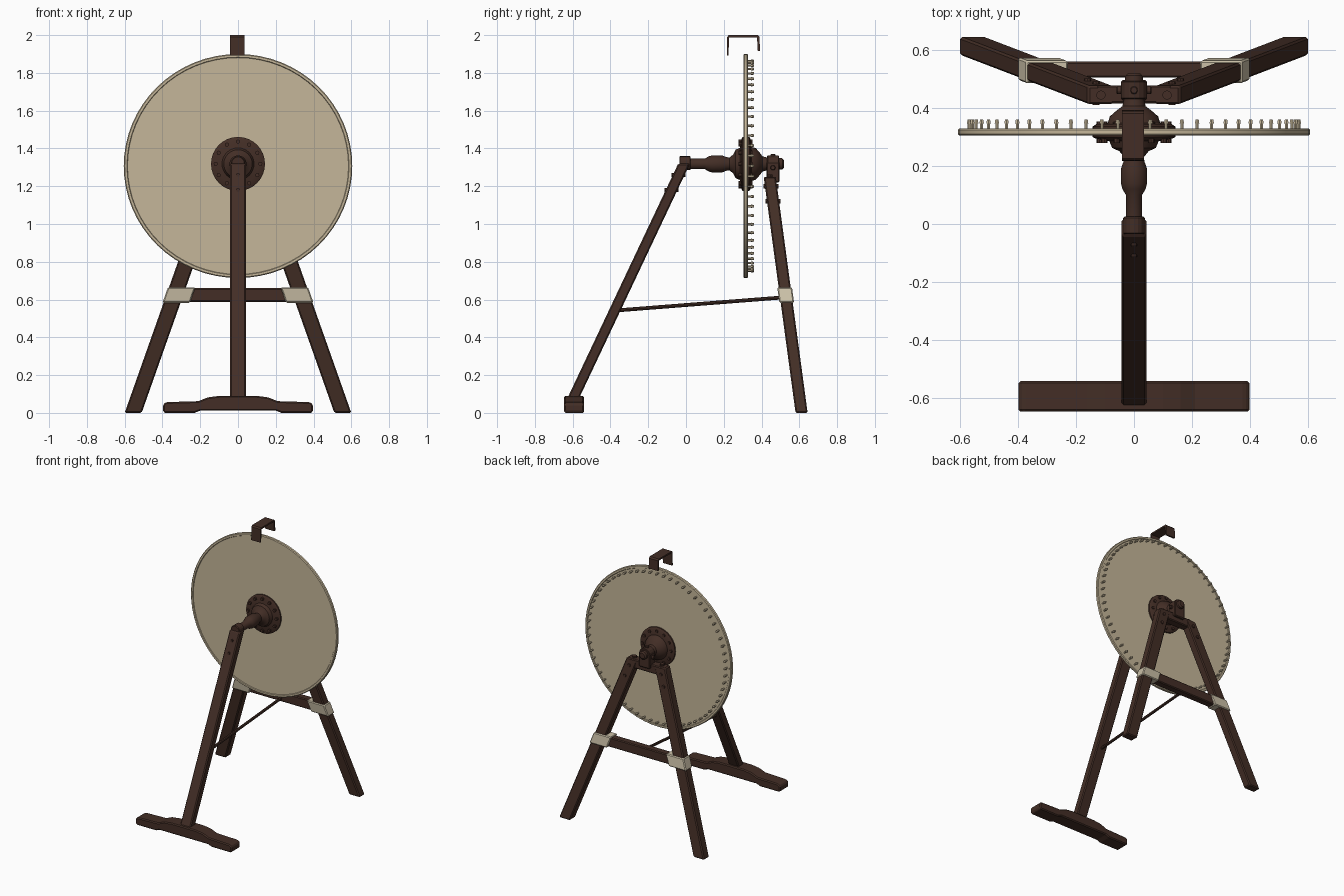
import bpy, bmesh, math
from mathutils import Vector, Matrix

if "Cube" in bpy.data.objects:
    bpy.data.objects.remove(bpy.data.objects["Cube"])


def material(name, color):
    m = bpy.data.materials.new(name)
    m.use_nodes = True
    m.diffuse_color = (*color, 1)
    m.node_tree.nodes["Principled BSDF"].inputs["Base Color"].default_value = (*color, 1)
    return m


wood = material("dark wood", (0.056, 0.027, 0.019))
cream = material("cream hide", (0.56, 0.47, 0.32))
pale = material("pale binding", (0.6, 0.53, 0.39))
HUB_Z, WHEEL_Z = 1.318, 1.307


def finish(name, bm, mat, bevel=0.0, smooth=False):
    bmesh.ops.recalc_face_normals(bm, faces=bm.faces)
    me = bpy.data.meshes.new(name)
    bm.to_mesh(me)
    bm.free()
    me.materials.append(mat)
    ob = bpy.data.objects.new(name, me)
    bpy.context.collection.objects.link(ob)
    if bevel:
        mod = ob.modifiers.new("Soft edges", "BEVEL")
        mod.width, mod.segments = bevel, 1
    if smooth:
        bpy.ops.object.select_all(action="DESELECT")
        ob.select_set(True)
        bpy.context.view_layer.objects.active = ob
        bpy.ops.object.shade_smooth_by_angle(angle=math.radians(35))
    return ob


def beam(name, bottom, top, wx, wy, mat=wood, bevel=0.007):
    """Leaning post with level ends."""
    bm = bmesh.new()
    bmesh.ops.create_cube(bm, size=1)
    a, b = Vector(bottom), Vector(top)
    for v in bm.verts:
        base = b if v.co.z > 0 else a
        v.co = base + Vector((v.co.x * wx, v.co.y * wy, 0))
    return finish(name, bm, mat, bevel)


def block(name, lo, hi, mat=wood, bevel=0.006):
    mid = [(p + q) / 2 for p, q in zip(lo, hi)]
    return beam(name, (mid[0], mid[1], lo[2]), (mid[0], mid[1], hi[2]),
                hi[0] - lo[0], hi[1] - lo[1], mat, bevel)


def lathe(name, profile, z, mat, sides=32):
    """Spin (y, radius) points around the axle line."""
    bm = bmesh.new()
    verts = [bm.verts.new((r, y, z)) for y, r in profile]
    edges = [bm.edges.new(pair) for pair in zip(verts, verts[1:])]
    bmesh.ops.spin(bm, geom=verts + edges, cent=(0, 0, z), axis=(0, 1, 0),
                   angle=math.tau, steps=sides)
    bmesh.ops.remove_doubles(bm, verts=bm.verts, dist=1e-5)
    return finish(name, bm, mat, smooth=True)


def add_rod(bm, a, b, r, sides=8, r2=None):
    a, b = Vector(a), Vector(b)
    rot = (b - a).to_track_quat("Z", "Y").to_matrix().to_4x4()
    bmesh.ops.create_cone(bm, cap_ends=True, segments=sides, radius1=r,
                          radius2=r if r2 is None else r2, depth=(b - a).length,
                          matrix=Matrix.Translation((a + b) / 2) @ rot)


def extrude_outline(name, points, axis, lo, hi, mat, bevel):
    """Prism from an (u, z) outline, pushed along x or y."""
    bm = bmesh.new()
    place = (lambda u, z: (lo, u, z)) if axis == 0 else (lambda u, z: (u, lo, z))
    face = bm.faces.new([bm.verts.new(place(u, z)) for u, z in points])
    new = bmesh.ops.extrude_face_region(bm, geom=[face])["geom"]
    for v in new:
        if isinstance(v, bmesh.types.BMVert):
            v.co[axis] = hi
    return finish(name, bm, mat, bevel)


# Wheel: thin disc with a raised rim
wheel = lathe("wheel_disc", [(0.309, 0), (0.309, 0.585), (0.304, 0.588), (0.304, 0.6),
                             (0.309, 0.605), (0.324, 0.605), (0.329, 0.6),
                             (0.329, 0.588), (0.325, 0.585), (0.325, 0)],
              0, cream, 64)
wheel.location.z = WHEEL_Z
wheel.scale.z = 0.98

# Pegs around the back of the rim
bm = bmesh.new()
PEGS = 64
for i in range(PEGS):
    t = math.tau * i / PEGS
    x, z = 0.567 * math.cos(t), WHEEL_Z + 0.556 * math.sin(t)
    add_rod(bm, (x, 0.322, z), (x, 0.347, z), 0.006, 6)
    add_rod(bm, (x, 0.345, z), (x, 0.36, z), 0.009, 6, 0.006)
finish("wheel_pegs", bm, cream)

# Axle and turned hub
lathe("axle", [(-0.005, 0), (-0.005, 0.028), (0.1, 0.028), (0.12, 0.04), (0.14, 0.045),
               (0.19, 0.045), (0.215, 0.036), (0.23, 0.034), (0.25, 0.05), (0.262, 0.075),
               (0.285, 0.085), (0.29, 0.11), (0.295, 0.135), (0.3, 0.143), (0.31, 0.143),
               (0.31, 0)], HUB_Z, wood)
lathe("hub_back", [(0.322, 0), (0.322, 0.143), (0.335, 0.143), (0.343, 0.13),
                   (0.348, 0.09), (0.37, 0.083), (0.39, 0.06), (0.405, 0.04),
                   (0.43, 0.034), (0.51, 0.03), (0.518, 0.02), (0.518, 0)], HUB_Z, wood)
bm = bmesh.new()
for i in range(12):
    t = math.tau * i / 12
    x, z = 0.118 * math.cos(t), HUB_Z + 0.118 * math.sin(t)
    add_rod(bm, (x, 0.278, z), (x, 0.353, z), 0.011)
finish("hub_studs", bm, wood)

# Front leg with its round-headed joint
beam("front_leg", (0, -0.61, 0.05), (0, -0.01, 1.32), 0.085, 0.062)
bm = bmesh.new()
add_rod(bm, (0, -0.035, HUB_Z + 0.004), (0, 0.025, HUB_Z + 0.004), 0.037, 16)
finish("front_leg_head", bm, wood, 0.004)
bm = bmesh.new()
for z in (1.18, 1.26):
    y = -0.61 + (z - 0.05) * 0.472
    add_rod(bm, (0, y - 0.037, z), (0, y + 0.037, z), 0.01)
finish("front_leg_bolts", bm, wood)

# Front foot: raised in the middle, arched underneath
half = [(0.1, 0.09), (0.16, 0.082), (0.21, 0.062), (0.38, 0.057), (0.397, 0.045),
        (0.397, 0.006), (0.385, 0), (0.23, 0), (0.2, 0.012)]
extrude_outline("front_foot", half + [(-x, z) for x, z in reversed(half)],
                1, -0.645, -0.54, wood, 0.007)

# Splayed back legs, bindings and bolts
LEG_TOP = 1.25


def leg_point(s, z):
    return Vector((s * (0.555 - 0.353 * z), 0.612 - 0.135 * z, z))


for s, side in ((1, "left"), (-1, "right")):
    beam("back_leg_" + side, leg_point(s, 0), leg_point(s, LEG_TOP), 0.09, 0.064)
    inset = Vector((s * -0.022, 0, 0))
    beam("binding_" + side, leg_point(s, 0.583) + inset, leg_point(s, 0.665) + inset,
         0.145, 0.078, pale, 0.006)
    bm = bmesh.new()
    p = leg_point(s, LEG_TOP)
    add_rod(bm, p - Vector((0, 0, 0.02)), p + Vector((0, 0, 0.012)), 0.016, 10)
    for z in (1.2, 1.12):
        p = leg_point(s, z)
        add_rod(bm, p - Vector((0, 0.04, 0)), p + Vector((0, 0.04, 0)), 0.012)
    finish("back_leg_bolts_" + side, bm, wood)

# Crossbars and bearing that join the back legs
block("back_crossbar", (-0.33, 0.503, 0.588), (0.33, 0.558, 0.66))
block("head_crossbar", (-0.13, 0.415, 1.185), (0.13, 0.477, 1.25))
block("bearing_block", (-0.045, 0.425, 1.22), (0.045, 0.495, 1.33))
bm = bmesh.new()
add_rod(bm, (0, 0.43, HUB_Z), (0, 0.492, HUB_Z), 0.045, 16)
add_rod(bm, (0, 0.46, HUB_Z), (0, 0.46, HUB_Z + 0.052), 0.014)
add_rod(bm, (-0.06, 0.46, HUB_Z - 0.02), (0.06, 0.46, HUB_Z - 0.02), 0.014)
finish("bearing_cap", bm, wood, 0.003)

# Brace rod from front leg to crossbar
bm = bmesh.new()
add_rod(bm, (0, -0.36, 0.543), (0, 0.51, 0.611), 0.01)
finish("brace_rod", bm, wood)

# Bent strap pointer over the rim
extrude_outline("top_pointer", [(0.216, 1.892), (0.225, 1.892), (0.228, 1.988),
                                (0.376, 1.988), (0.38, 1.915), (0.392, 1.915),
                                (0.389, 1.99), (0.38, 2.0), (0.226, 2.0), (0.218, 1.99)],
                0, -0.042, 0.034, wood, 0)
